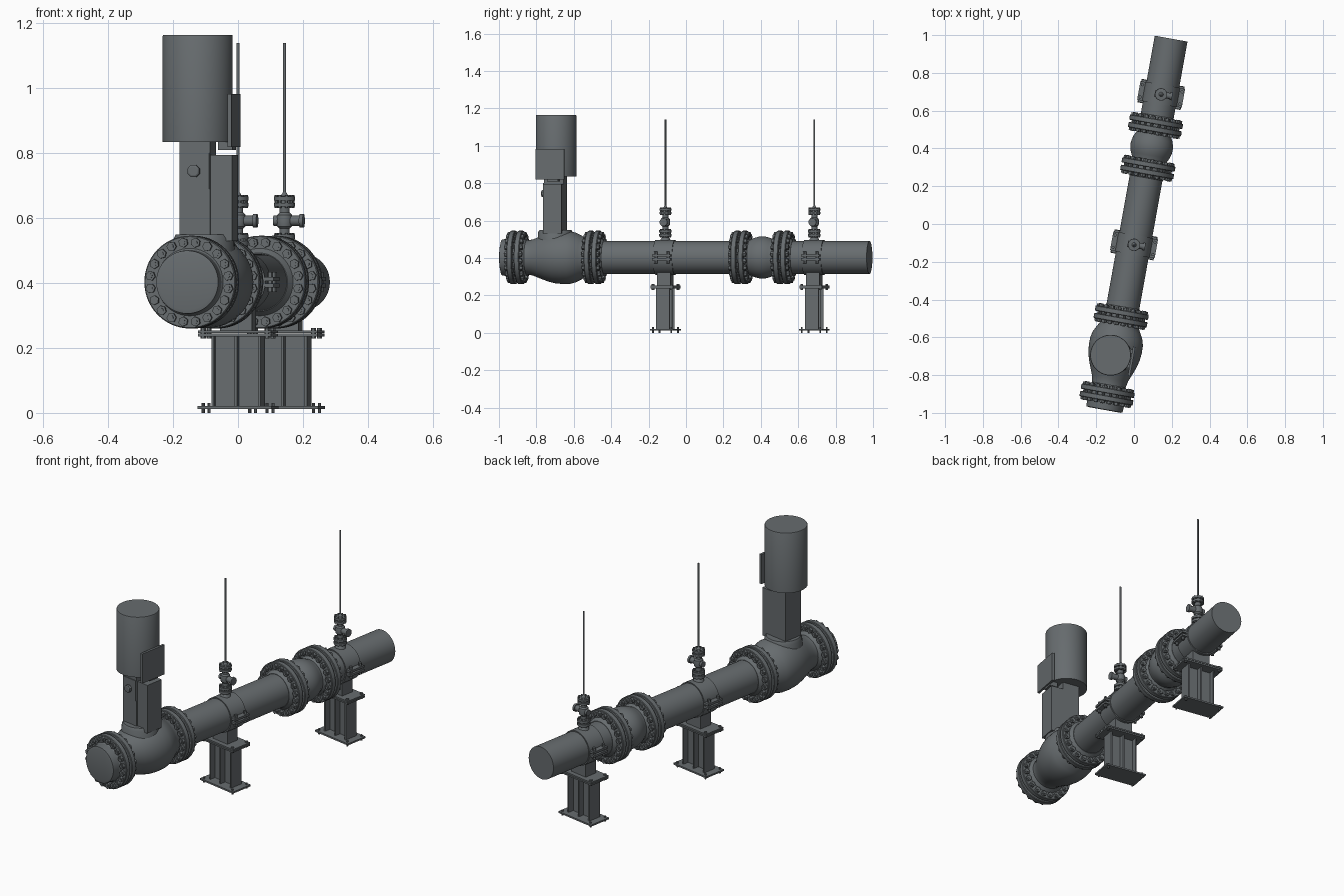
import bpy, bmesh, math
from mathutils import Matrix, Vector

# Whole pipe run is turned about 10 degrees; local x = across, local y = along pipe
WORLD = Matrix.Translation((0.02, 0, 0)) @ Matrix.Rotation(math.radians(-10.2), 4, 'Z')
AXIS_Z = 0.403
PIPE_R = 0.088

steel = bpy.data.materials.new("dark grey steel")
steel.diffuse_color = (0.135, 0.15, 0.158, 1)


def finish(name, bm):
    bmesh.ops.recalc_face_normals(bm, faces=bm.faces)
    for f in bm.faces:
        f.smooth = True
    for e in bm.edges:
        if len(e.link_faces) != 2 or e.calc_face_angle(0) > math.radians(32):
            e.smooth = False
    bm.transform(WORLD)
    me = bpy.data.meshes.new(name)
    bm.to_mesh(me)
    bm.free()
    me.materials.append(steel)
    ob = bpy.data.objects.new(name, me)
    bpy.context.collection.objects.link(ob)
    return ob


def lathe(bm, profile, seg, mat):
    """Closed solid of revolution; profile is (distance along z, radius)."""
    rings = []
    for h, r in profile:
        rings.append([bm.verts.new(mat @ Vector((r * math.cos(2 * math.pi * i / seg),
                                                 r * math.sin(2 * math.pi * i / seg), h)))
                      for i in range(seg)])
    for a, b in zip(rings, rings[1:]):
        for i in range(seg):
            j = (i + 1) % seg
            bm.faces.new((a[i], a[j], b[j], b[i]))
    bm.faces.new(rings[0])
    bm.faces.new(rings[-1])


def box(bm, x0, x1, y0, y1, z0, z1):
    m = Matrix.Translation(((x0 + x1) / 2, (y0 + y1) / 2, (z0 + z1) / 2)) @ \
        Matrix.Diagonal((x1 - x0, y1 - y0, z1 - z0, 1))
    bmesh.ops.create_cube(bm, size=1, matrix=m)


ALONG = Matrix.Translation((0, 0, AXIS_Z)) @ Matrix.Rotation(-math.pi / 2, 4, 'X')


def up(x, y, z=0):
    return Matrix.Translation((x, y, z))


def pipe_part(name, profile, seg=48):
    bm = bmesh.new()
    lathe(bm, profile, seg, ALONG)
    return finish(name, bm)


# Main pipe, front stub, and the two rounded bodies
pipe_part("main_pipe", [(-0.5, PIPE_R), (0.31, PIPE_R)])
pipe_part("end_pipe", [(0.52, PIPE_R), (0.997, PIPE_R)])
pipe_part("front_stub", [(-1.0, 0.086), (-0.997, 0.097), (-0.95, 0.1)])
pipe_part("valve_body", [(-0.9, 0.095), (-0.865, 0.09), (-0.83, 0.097), (-0.79, 0.113),
                         (-0.75, 0.128), (-0.71, 0.138), (-0.67, 0.142), (-0.63, 0.141),
                         (-0.6, 0.133), (-0.57, 0.118), (-0.545, 0.104), (-0.51, 0.1)])
pipe_part("check_body", [(0.32, 0.092), (0.35, 0.094), (0.37, 0.104), (0.395, 0.111), (0.415, 0.113),
                         (0.435, 0.111), (0.46, 0.104), (0.48, 0.094), (0.51, 0.092)])

# Bolted flange pairs
BOLTS = 20
for n, s in enumerate((-0.917, -0.497, 0.3, 0.53), 1):
    pipe_part(f"flange_pair_{n}", [
        (s - 0.052, 0.09), (s - 0.034, 0.104), (s - 0.034, 0.14), (s - 0.031, 0.143),
        (s - 0.009, 0.143), (s - 0.006, 0.14), (s - 0.006, 0.106), (s + 0.006, 0.106),
        (s + 0.006, 0.14), (s + 0.009, 0.143), (s + 0.031, 0.143), (s + 0.034, 0.14),
        (s + 0.034, 0.104), (s + 0.052, 0.09)], 56)
    bm = bmesh.new()
    for i in range(BOLTS):
        a = 2 * math.pi * (i + 0.5) / BOLTS
        m = ALONG @ Matrix.Translation((0.123 * math.cos(a), 0.123 * math.sin(a), s))
        m = m @ Matrix.Rotation(a, 4, 'Z')
        lathe(bm, [(-0.05, 0.007), (0.05, 0.007)], 8, m)
        for h in (-0.047, 0.033):
            lathe(bm, [(h, 0.015), (h + 0.014, 0.015)], 6, m)
    finish(f"flange_bolts_{n}", bm)

# Actuator on the globe valve
ax, ay = -0.019, -0.709
bm = bmesh.new()
lathe(bm, [(0.42, 0.098), (0.535, 0.094), (0.55, 0.086)], 40, up(0.0, ay))
finish("bonnet_collar", bm)
bm = bmesh.new()
box(bm, -0.066, 0.03, ay - 0.058, ay + 0.05, 0.53, 0.84)
box(bm, 0.03, 0.098, ay - 0.05, ay + 0.05, 0.53, 0.795)
box(bm, -0.064, 0.028, ay - 0.062, ay - 0.05, 0.69, 0.8)
finish("actuator_column", bm)
bm = bmesh.new()
lathe(bm, [(0, 0.02), (0.016, 0.02), (0.019, 0.015)], 8,
      Matrix.Translation((-0.019, ay - 0.06, 0.745)) @ Matrix.Rotation(math.pi / 2, 4, 'X')
      @ Matrix.Rotation(math.pi / 8, 4, 'Z'))
finish("column_knob", bm)
bm = bmesh.new()
lathe(bm, [(0.835, 0.108), (1.161, 0.108), (1.165, 0.106)], 48, up(ax, ay))
finish("actuator_cylinder", bm)
bm = bmesh.new()
box(bm, 0.09, 0.103, ay - 0.09, ay + 0.066, 0.82, 0.983)
box(bm, 0.05, 0.095, ay - 0.03, ay + 0.03, 0.81, 0.84)
finish("control_plate", bm)

# Two stations: clamp, vent valve with rod, and support stand
for n, s in enumerate((-0.112, 0.697), 1):
    pipe_part(f"clamp_band_{n}", [(s - 0.052, 0.087), (s - 0.052, 0.094),
                                  (s + 0.052, 0.094), (s + 0.052, 0.087)])
    bm = bmesh.new()
    for side in (-1, 1):
        x0, x1 = sorted((side * 0.085, side * 0.12))
        box(bm, x0, x1, s - 0.05, s + 0.05, 0.407, 0.419)
        box(bm, x0, x1, s - 0.05, s + 0.05, 0.387, 0.399)
        for d in (-0.033, 0.033):
            lathe(bm, [(0.372, 0.009), (0.434, 0.009)], 6, up(side * 0.107, s + d))
    finish(f"clamp_ears_{n}", bm)

    bm = bmesh.new()
    lathe(bm, [(0.47, 0.032), (0.5, 0.026), (0.51, 0.018), (0.516, 0.018), (0.516, 0.033),
               (0.529, 0.033), (0.529, 0.024), (0.536, 0.024), (0.536, 0.033), (0.549, 0.033),
               (0.549, 0.016), (0.568, 0.016), (0.575, 0.023), (0.592, 0.026), (0.61, 0.023),
               (0.617, 0.016), (0.636, 0.016), (0.636, 0.032), (0.647, 0.032), (0.647, 0.022),
               (0.655, 0.022), (0.655, 0.032), (0.666, 0.032), (0.668, 0.012), (0.68, 0.005)],
          24, up(0, s))
    for i in range(8):
        a = math.pi * (i + 0.5) / 4
        for z0, z1 in ((0.511, 0.555), (0.631, 0.671)):
            lathe(bm, [(z0, 0.005), (z1, 0.005)], 6, up(0.026 * math.cos(a), s + 0.026 * math.sin(a)))
    lathe(bm, [(-0.034, 0.016), (0.048, 0.016), (0.048, 0.021), (0.06, 0.021)], 16,
          Matrix.Translation((0, s, 0.592)) @ Matrix.Rotation(math.pi / 2, 4, 'Y'))
    finish(f"vent_valve_{n}", bm)
    bm = bmesh.new()
    lathe(bm, [(0.66, 0.005), (1.14, 0.005)], 12, up(0, s))
    finish(f"vent_rod_{n}", bm)

    # Shoe under the pipe
    bm = bmesh.new()
    box(bm, -0.05, 0.05, s - 0.036, s + 0.036, 0.25, 0.345)
    finish(f"pipe_shoe_{n}", bm)
    # Ribbed post
    bm = bmesh.new()
    box(bm, -0.077, 0.077, s - 0.005, s + 0.005, 0.018, 0.24)
    for x in (-0.073, 0, 0.073):
        box(bm, x - 0.004, x + 0.004, s - 0.037, s + 0.037, 0.018, 0.24)
    finish(f"support_post_{n}", bm)
    # Plates and anchor bolts
    bm = bmesh.new()
    box(bm, -0.116, 0.116, s - 0.063, s + 0.063, 0.012, 0.021)
    box(bm, -0.114, 0.114, s - 0.061, s + 0.061, 0.236, 0.244)
    box(bm, -0.114, 0.114, s - 0.061, s + 0.061, 0.246, 0.254)
    for x in (-0.1, 0.1):
        for d in (-0.05, 0.05):
            lathe(bm, [(0.0, 0.005), (0.03, 0.005)], 8, up(x, s + d))
            lathe(bm, [(0.229, 0.008), (0.261, 0.008)], 6, up(x, s + d))
    finish(f"support_plates_{n}", bm)
